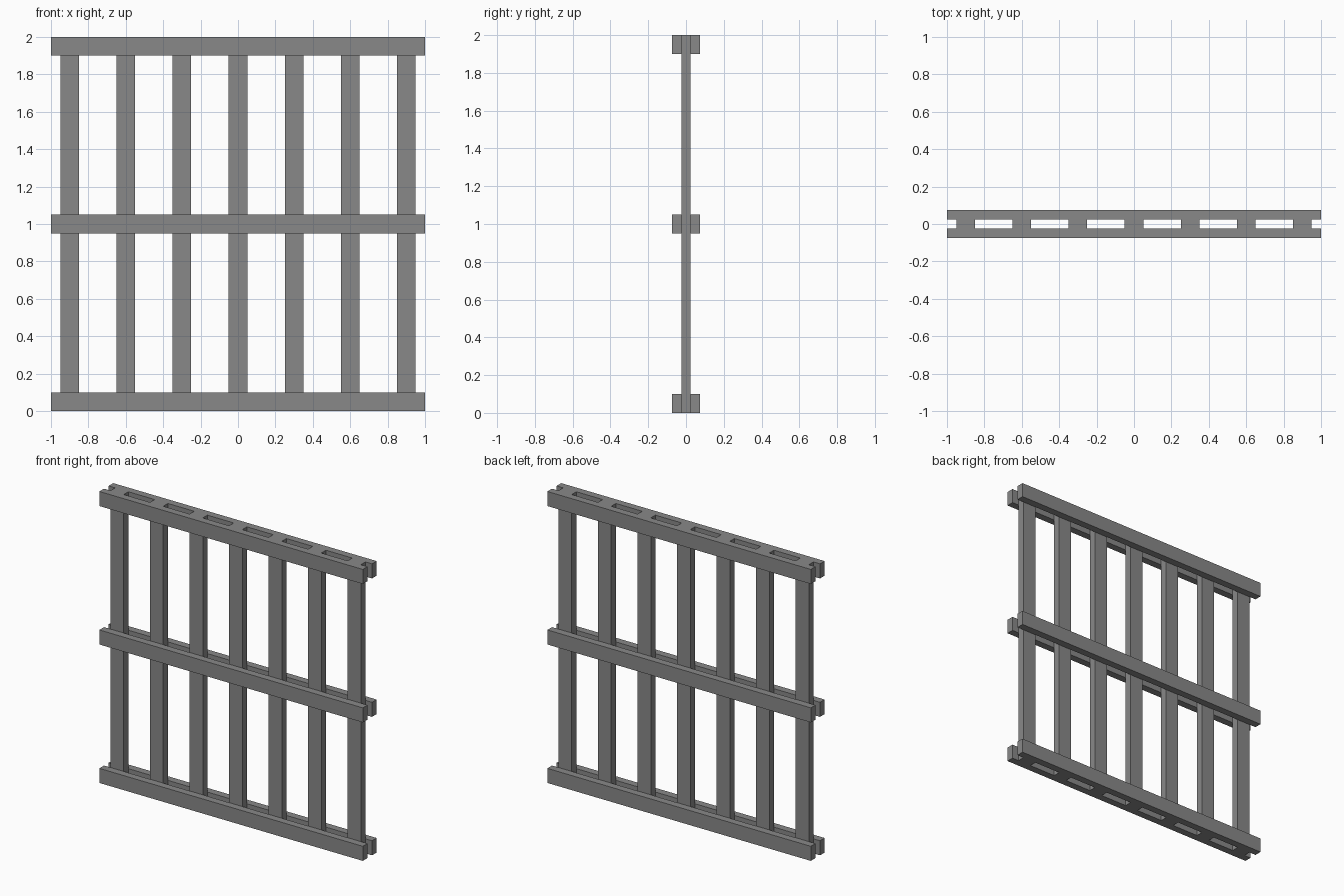
import bpy

if "Cube" in bpy.data.objects:
    bpy.data.objects.remove(bpy.data.objects["Cube"], do_unlink=True)

# Plain grey for every part
grey = bpy.data.materials.new("grey")
grey.use_nodes = True
colour = (0.25, 0.25, 0.25, 1)
grey.diffuse_color = colour
grey.node_tree.nodes["Principled BSDF"].inputs["Base Color"].default_value = colour

BAR_WIDTH = 0.1
BAR_DEPTH = 0.05
SPAN = 2.0


def box(name, centre, size):
    bpy.ops.mesh.primitive_cube_add(size=1, location=centre)
    part = bpy.context.object
    part.name = name
    part.scale = size
    bpy.ops.object.transform_apply(location=False, rotation=False, scale=True)
    part.data.materials.append(grey)
    return part


# Seven upright bars, full height
for i in range(-3, 4):
    box(f"upright_bar_{i + 4}", (i * 0.3, 0, SPAN / 2), (BAR_WIDTH, BAR_DEPTH, SPAN))

# Paired rails clamping the bars from front and back
heights = {
    "bottom": BAR_WIDTH / 2,
    "middle": SPAN / 2,
    "top": SPAN - BAR_WIDTH / 2,
}
for level, z in heights.items():
    for side, sign in (("front", -1), ("back", 1)):
        box(f"{level}_{side}_rail", (0, sign * BAR_DEPTH, z), (SPAN, BAR_DEPTH, BAR_WIDTH))
